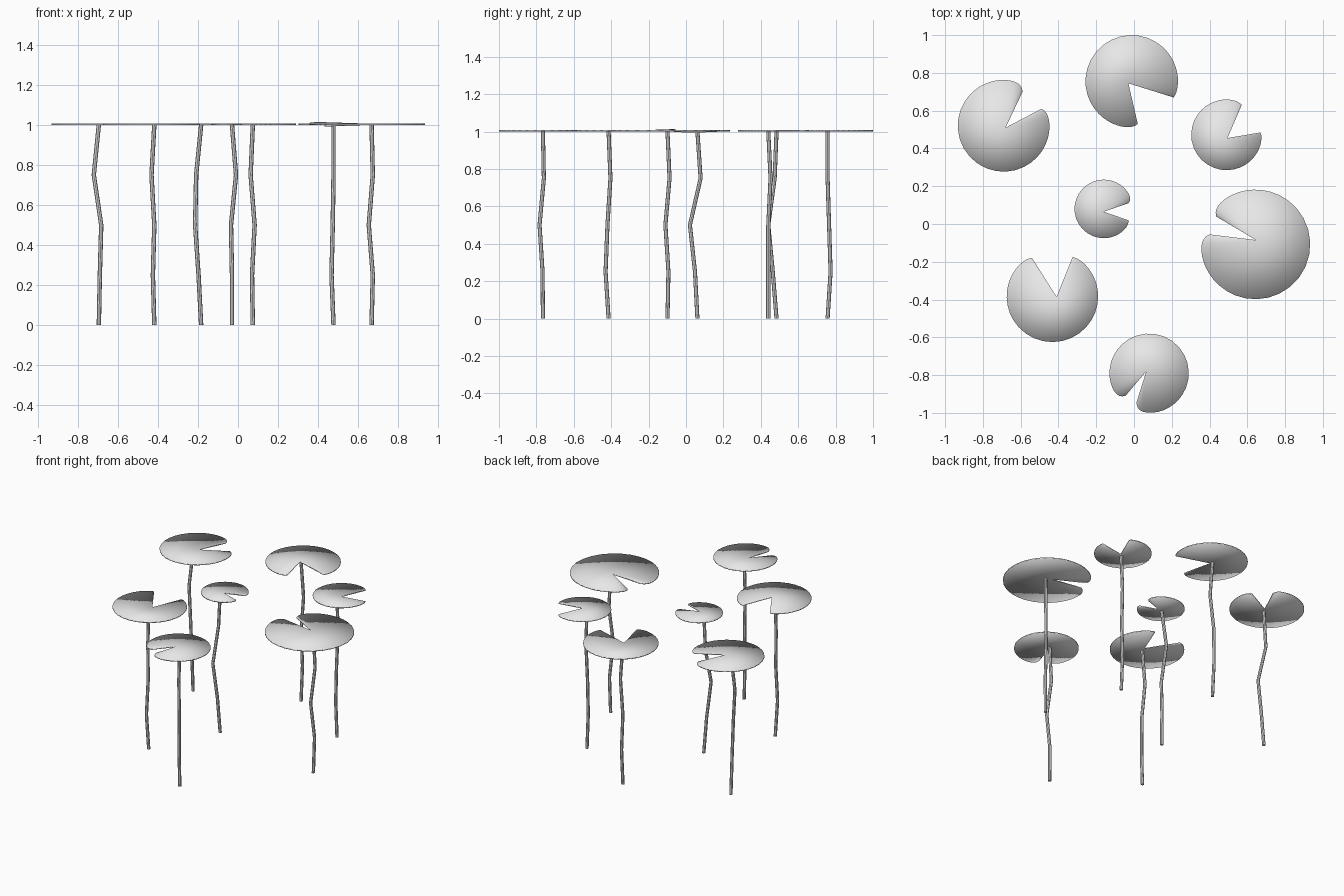
import bpy
import bmesh
from math import atan2, cos, sin, exp, hypot, tau, degrees
from mathutils import Vector

default_cube = bpy.data.objects.get("Cube")
if default_cube:
    bpy.data.objects.remove(default_cube, do_unlink=True)

PAD_TOP = 1.007
PAD_BASE = 1.0
STEM_RADIUS = 0.011
STEM_SIDES = 8
RIM_STEPS = 40

# One flat colour for the whole group
grey = bpy.data.materials.new("pale_grey")
grey.use_nodes = True
colour = (0.8, 0.8, 0.8, 1)
grey.diffuse_color = colour
grey.node_tree.nodes["Principled BSDF"].inputs["Base Color"].default_value = colour


def finish(bm, name, smooth):
    """Turn a bmesh into a named, coloured object."""
    bmesh.ops.recalc_face_normals(bm, faces=bm.faces)
    for face in bm.faces:
        face.smooth = smooth
    mesh = bpy.data.meshes.new(name)
    bm.to_mesh(mesh)
    bm.free()
    mesh.materials.append(grey)
    obj = bpy.data.objects.new(name, mesh)
    bpy.context.collection.objects.link(obj)
    return obj


def rim_points(centre, radius, start, end, curl):
    """Circular rim from one notch tip to the other, with softened tips."""
    first, last = Vector(start) - centre, Vector(end) - centre
    angle = atan2(first.y, first.x)
    sweep = (atan2(last.y, last.x) - angle) % tau
    points = []
    for i in range(RIM_STEPS + 1):
        # Closer spacing towards the two tips
        t = i / RIM_STEPS
        t -= 0.6 * sin(tau * t) / tau
        near_first = exp(-degrees(sweep * t) / 6)
        near_last = exp(-degrees(sweep * (1 - t)) / 6)
        r = (radius - (radius - first.length) * near_first
             - (radius - last.length) * near_last)
        a = angle + sweep * t
        lift = curl * (exp(-sweep * t * 3) - exp(-sweep * (1 - t) * 3))
        points.append(Vector((centre.x + r * cos(a), centre.y + r * sin(a), lift)))
    return points


def lily_pad(name, apex, centre, radius, start, end, curl):
    """Thin notched leaf: a fan around the apex, closed by a narrow wall."""
    outline = [Vector((*apex, 0))]
    outline += rim_points(Vector(centre), radius, start, end, curl)
    bm = bmesh.new()
    layers = [[bm.verts.new(p + Vector((0, 0, z))) for p in outline]
              for z in (PAD_BASE, PAD_TOP)]
    for layer in layers:
        for a, b in zip(layer[1:], layer[2:]):
            bm.faces.new((layer[0], a, b))
    low, high = layers
    for i in range(len(low)):
        bm.faces.new((low[i - 1], low[i], high[i], high[i - 1]))
    return finish(bm, name, True)


def stem(name, foot, bends):
    """Slim crooked stalk; its foot and top share the same position."""
    offsets = [(0, 0), *bends, (0, 0)]
    bm = bmesh.new()
    rings = []
    for i, (dx, dy) in enumerate(offsets):
        z = i / (len(offsets) - 1)
        rings.append([bm.verts.new((
            foot[0] + dx + STEM_RADIUS * cos(tau * k / STEM_SIDES),
            foot[1] + dy + STEM_RADIUS * sin(tau * k / STEM_SIDES), z))
            for k in range(STEM_SIDES)])
    for low, high in zip(rings, rings[1:]):
        for k in range(STEM_SIDES):
            bm.faces.new((low[k - 1], low[k], high[k], high[k - 1]))
    bm.faces.new(rings[0])
    bm.faces.new(rings[-1])
    obj = finish(bm, name, False)
    bpy.ops.object.select_all(action="DESELECT")
    bpy.context.view_layer.objects.active = obj
    obj.select_set(True)
    bpy.ops.object.shade_smooth_by_angle()
    return obj


# Name: notch apex, rim centre, radius, both notch tips, tip curl
pads = {
    "back": ((-.03, .745), (-.012, .755), .245, (.21, .67), (.02, .53), 0),
    "back_right": ((-.68, .51), (-.69, .52), .243, (-.59, .7), (-.49, .61), 0),
    "back_left": ((.495, .455), (.49, .472), .187, (.57, .63), (.67, .485), 0),
    "middle": ((-.16, .065), (-.16, .08), .155, (-.03, .11), (-.03, .02), 0),
    "left": ((.646, -.085), (.643, -.108), .29, (.4, -.055), (.435, .04), .008),
    "front_right": ((-.41, -.385), (-.432, -.383), .242, (-.54, -.18), (-.325, -.175), 0),
    "front": ((.065, -.78), (.08, -.79), .21, (.013, -.945), (-.045, -.91), 0),
}

# Name: foot, then sideways bends at quarter, half and three-quarter height
stems = {
    "back": ((-.03, .757), ((0, .016), (-.005, .008), (.02, 0))),
    "back_right": ((-.695, .484), ((.005, -.02), (.012, -.044), (-.025, -.01))),
    "back_left": ((.477, .44), ((-.01, 0), (-.004, 0), (0, .012))),
    "middle": ((-.184, .061), ((-.013, -.013), (-.03, -.04), (-.025, .017))),
    "left": ((.667, -.099), ((.006, .005), (-.014, -.011), (.006, .011))),
    "front_right": ((-.418, -.414), ((-.007, -.016), (0, -.006), (-.014, .01))),
    "front": ((.074, -.765), ((-.004, -.002), (.009, -.018), (-.011, .005))),
}

for place, shape in pads.items():
    lily_pad("lily_pad_" + place, *shape)
for place, shape in stems.items():
    stem("stem_" + place, *shape)
